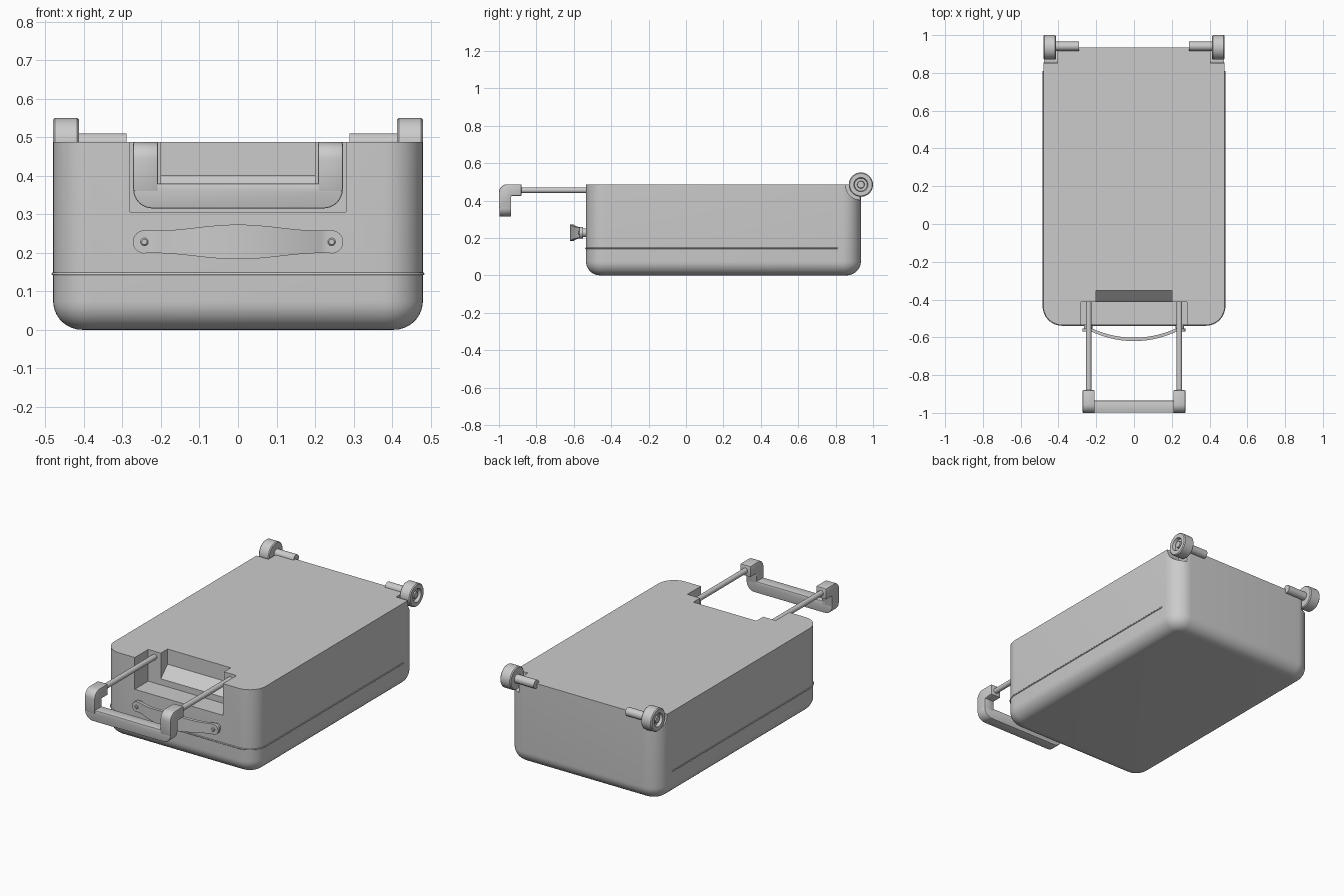
import bpy, bmesh, math
from math import sin, cos, pi
from mathutils import Vector

if "Cube" in bpy.data.objects:
    bpy.data.objects.remove(bpy.data.objects["Cube"])


def make(name, verts, faces):
    me = bpy.data.meshes.new(name)
    me.from_pydata(verts, [], faces)
    bm = bmesh.new()
    bm.from_mesh(me)
    bmesh.ops.recalc_face_normals(bm, faces=bm.faces)
    bm.to_mesh(me)
    bm.free()
    ob = bpy.data.objects.new(name, me)
    bpy.context.collection.objects.link(ob)
    return ob


def select(ob):
    bpy.ops.object.select_all(action='DESELECT')
    ob.select_set(True)
    bpy.context.view_layer.objects.active = ob


def smooth(ob, angle=35):
    select(ob)
    bpy.ops.object.shade_smooth_by_angle(angle=math.radians(angle))


def loft(name, rings):
    n = len(rings[0])
    faces = [(k*n + i, k*n + (i+1) % n, (k+1)*n + (i+1) % n, (k+1)*n + i)
             for k in range(len(rings)-1) for i in range(n)]
    faces += [tuple(range(n)), tuple(range((len(rings)-1)*n, len(rings)*n))]
    return make(name, [p for r in rings for p in r], faces)


def prism_x(name, profile, a, b):
    """Extrude a (y, z) profile from x=a to x=b."""
    return loft(name, [[(x, y, z) for y, z in profile] for x in (a, b)])


def lathe_x(name, profile, cy, cz, n=40):
    """Turn an (x, radius) profile about an axis parallel to x."""
    return loft(name, [[(x, cy + r*cos(2*pi*i/n), cz + r*sin(2*pi*i/n)) for i in range(n)]
                       for x, r in profile])


def rect(y0, y1, z0, z1):
    return [(y0, z0), (y1, z0), (y1, z1), (y0, z1)]


def bevel(ob, width, segments=3):
    m = ob.modifiers.new('bevel', 'BEVEL')
    m.width, m.segments, m.limit_method = width, segments, 'ANGLE'
    select(ob)
    bpy.ops.object.modifier_apply(modifier=m.name)


def cut(ob, cutter):
    m = ob.modifiers.new('cut', 'BOOLEAN')
    m.operation, m.object, m.solver = 'DIFFERENCE', cutter, 'EXACT'
    select(ob)
    bpy.ops.object.modifier_apply(modifier=m.name)
    bpy.data.objects.remove(cutter)


W, Y0, Y1, TOP = 0.48, -0.535, 0.935, 0.487


def outline(inset, z, r=0.1, n=10):
    """Rounded rectangle, starting at the back right and running round via the front."""
    pts, rr = [], r - inset
    for cx, cy, a0 in ((W-r, Y0+r, 0), (-W+r, Y0+r, -pi/2), (-W+r, Y1-r, -pi), (W-r, Y1-r, -1.5*pi)):
        for i in range(n+1):
            a = a0 - pi/2*i/n
            pts.append((cx + rr*cos(a), cy + rr*sin(a), z))
    return pts


# Case shell with rounded bottom edge
R = 0.075
rings = [outline(R*(1-sin(t)), R*(1-cos(t))) for t in [pi/2*i/9 for i in range(10)]]
case = loft('case', rings + [outline(0, TOP)])

# Handle recess, finger pocket with sloping floor, wheel wells
cut(case, prism_x('recess_cutter', rect(-0.7, -0.413, 0.305, 0.6), -0.28, 0.28))
cut(case, prism_x('pocket_cutter', [(-0.5, 0.34), (-0.413, 0.34), (-0.352, 0.40), (-0.352, 0.6), (-0.5, 0.6)], -0.2, 0.2))
for s in (-1, 1):
    cut(case, lathe_x('well_cutter', [(s*0.405, 0.082), (s*0.6, 0.082)], 0.935, 0.485))
smooth(case)

# Seam ridge round the sides and front
path = [(W, 0.81, 0.145)] + outline(0, 0.145)[:22] + [(-W, 0.81, 0.145)]
cu = bpy.data.curves.new('seam_ridge', 'CURVE')
cu.dimensions, cu.bevel_depth, cu.bevel_resolution, cu.use_fill_caps = '3D', 0.004, 1, True
sp = cu.splines.new('POLY')
sp.points.add(len(path)-1)
for p, c in zip(sp.points, path):
    p.co = (*c, 1)
seam = bpy.data.objects.new('seam_ridge', cu)
bpy.context.collection.objects.link(seam)
select(seam)
bpy.ops.object.convert(target='MESH')

# Wheels, axles, telescopic rods and handle corners
for s, side in ((-1, 'left'), (1, 'right')):
    smooth(lathe_x(f'wheel_{side}', [(s*x, r) for x, r in (
        (0.413, 0.02), (0.413, 0.06), (0.418, 0.065), (0.475, 0.065), (0.48, 0.06), (0.48, 0.038),
        (0.463, 0.034), (0.463, 0.02), (0.475, 0.018), (0.475, 0.008))], 0.935, 0.485))
    smooth(lathe_x(f'axle_{side}', [(s*0.29, 0.024), (s*0.42, 0.024)], 0.941, 0.486, 24))

    n = 20
    smooth(loft(f'handle_rod_{side}', [[(s*0.24 + 0.015*cos(2*pi*i/n), y, 0.455 + 0.015*sin(2*pi*i/n))
                                        for i in range(n)] for y in (-0.40, -0.90)]))
    elbow = [(-0.88, 0.425), (-0.88, 0.487)]
    elbow += [(-0.955 - 0.045*sin(t), 0.442 + 0.045*cos(t)) for t in [pi/2*i/8 for i in range(9)]]
    elbow += [(-1.0, 0.36), (-0.935, 0.36), (-0.935, 0.425)]
    ob = prism_x(f'handle_elbow_{side}', elbow, s*0.208, s*0.272)
    bevel(ob, 0.004, 2)
    smooth(ob)

# Handle grip bar with rounded lower corners
bar = [(-0.208, 0.38), (-0.272, 0.38)]
arc = [pi/2*i/8 for i in range(9)]
bar += [(-0.222 - 0.05*cos(t), 0.365 - 0.05*sin(t)) for t in arc]
bar += [(0.222 + 0.05*sin(t), 0.365 - 0.05*cos(t)) for t in arc]
bar += [(0.272, 0.38), (0.208, 0.38)]
grip = loft('handle_grip', [[(x, y, z) for x, z in bar] for y in (-0.998, -0.935)])
bevel(grip, 0.004, 2)
smooth(grip)


# Bowed carry strap: swells in the middle, round ends
def half_height(x):
    x = abs(x)
    if x > 0.243:
        return max(0.002, math.sqrt(max(0, 0.03**2 - (x-0.243)**2)))
    return 0.029 + 0.016*(0.5 + 0.5*cos(pi*min(1, x/0.22)))


def bow(x):
    return -0.552 - 0.05*max(0, 1 - (x/0.225)**2)


xs = [-0.273*cos(pi*i/48) for i in range(49)]
strap = loft('carry_strap', [[(x, bow(x)-0.018, 0.228-half_height(x)), (x, bow(x)-0.018, 0.228+half_height(x)),
                              (x, bow(x), 0.228+half_height(x)), (x, bow(x), 0.228-half_height(x))] for x in xs])
smooth(strap)

# Strap mounts and rivets
for s, side in ((-1, 'left'), (1, 'right')):
    for name, r, ya, yb in (('strap_mount', 0.022, -0.53, -0.556), ('strap_rivet', 0.010, -0.56, -0.577)):
        ob = loft(f'{name}_{side}', [[(s*0.243 + k*r*cos(2*pi*i/24), y, 0.228 + k*r*sin(2*pi*i/24))
                                      for i in range(24)] for y, k in ((ya, 1), (yb+0.003, 1), (yb, 0.7))])
        smooth(ob)
